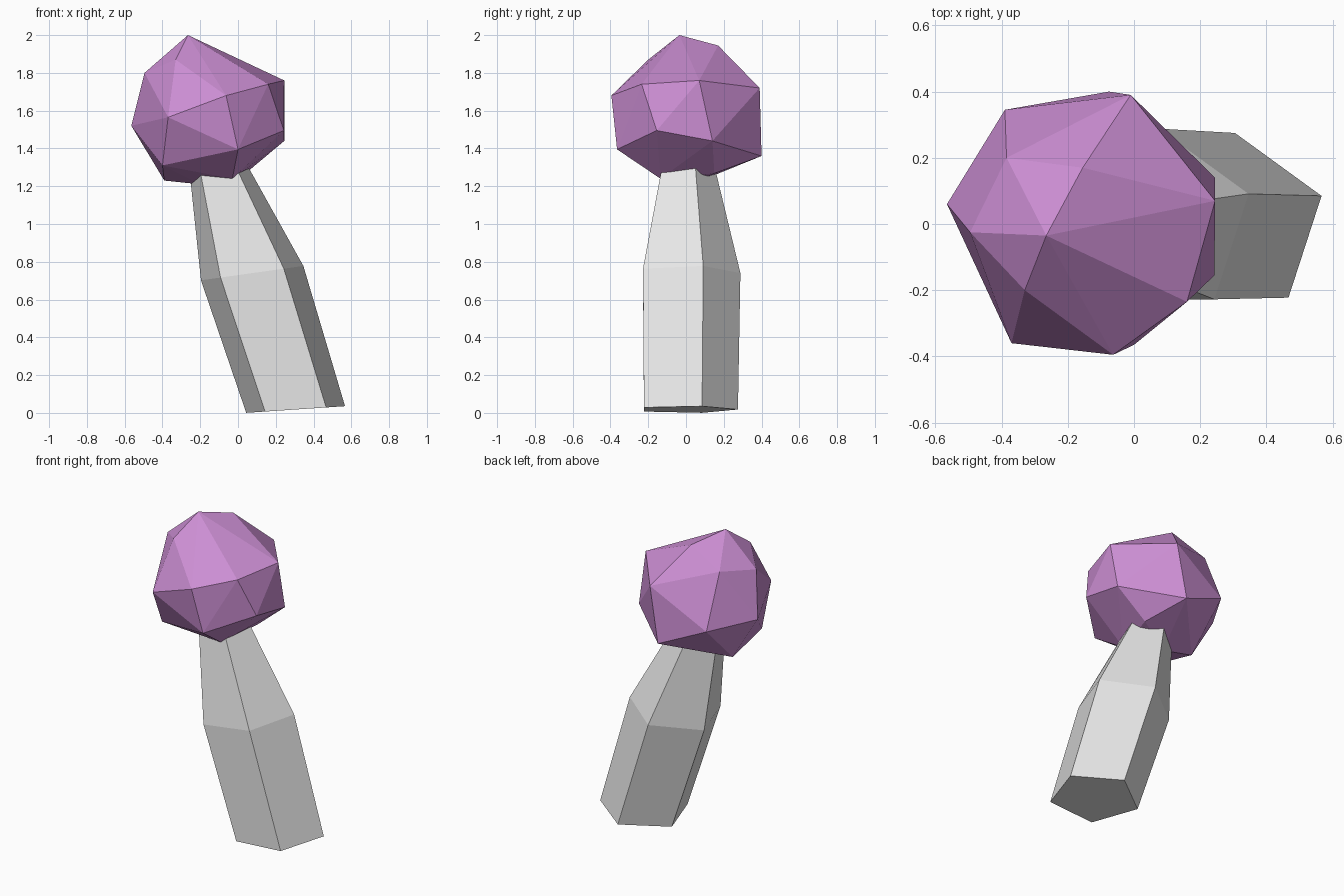
import bpy, bmesh, math

if "Cube" in bpy.data.objects:
    bpy.data.objects.remove(bpy.data.objects["Cube"])


def material(name, rgb):
    m = bpy.data.materials.new(name)
    m.diffuse_color = (*rgb, 1.0)
    m.use_nodes = True
    m.node_tree.nodes["Principled BSDF"].inputs["Base Color"].default_value = m.diffuse_color
    return m


def finish(bm, name, mat):
    bmesh.ops.recalc_face_normals(bm, faces=bm.faces)
    mesh = bpy.data.meshes.new(name)
    bm.to_mesh(mesh)
    bm.free()
    mesh.materials.append(mat)
    obj = bpy.data.objects.new(name, mesh)
    bpy.context.collection.objects.link(obj)
    return obj


bark = material("pale grey bark", (0.80, 0.80, 0.80))
leaf = material("purple leaves", (0.60, 0.27, 0.65))

# Trunk: leaning five-sided column, rings as (x, y, z, radius, tilt)
rings = [
    (0.305, 0.0, 0.018, 0.275, 0.067),
    (0.075, 0.003, 0.74, 0.285, 0.14),
    (-0.12, 0.0, 1.33, 0.145, 0.27),
]
bm = bmesh.new()
loops = []
for cx, cy, cz, r, tilt in rings:
    loop = []
    for i in range(5):
        a = math.radians(90 + 72 * i)
        dx, dy = r * math.cos(a), r * math.sin(a)
        loop.append(bm.verts.new((cx + dx, cy + dy, cz + tilt * dx)))
    loops.append(loop)
for low, high in zip(loops, loops[1:]):
    for i in range(5):
        j = (i + 1) % 5
        bm.faces.new((low[i], low[j], high[j], high[i]))
bm.faces.new(loops[0])
bm.faces.new(loops[-1])
finish(bm, "trunk", bark)

# Crown: irregular faceted ball, the hull around twenty corners
corners = [
    # top
    (-0.265, -0.035, 2.0), (-0.155, 0.17, 1.945), (-0.33, -0.20, 1.87),
    (-0.385, 0.20, 1.84), (-0.495, -0.025, 1.80),
    # upper sides
    (0.245, 0.07, 1.76), (0.16, -0.235, 1.74), (-0.01, 0.39, 1.72),
    (-0.063, -0.395, 1.68), (-0.37, -0.36, 1.565),
    # lower sides
    (-0.565, 0.06, 1.52), (-0.39, 0.345, 1.50), (0.243, -0.155, 1.495),
    (0.245, 0.14, 1.44), (0.0, -0.365, 1.395), (-0.075, 0.40, 1.36),
    (-0.40, -0.22, 1.31),
    # underside
    (0.04, 0.15, 1.268), (-0.03, -0.135, 1.24), (-0.39, 0.07, 1.23),
    (-0.20, 0.03, 1.21),
]
bm = bmesh.new()
for c in corners:
    bm.verts.new(c)
bmesh.ops.convex_hull(bm, input=bm.verts[:])
finish(bm, "crown", leaf)
